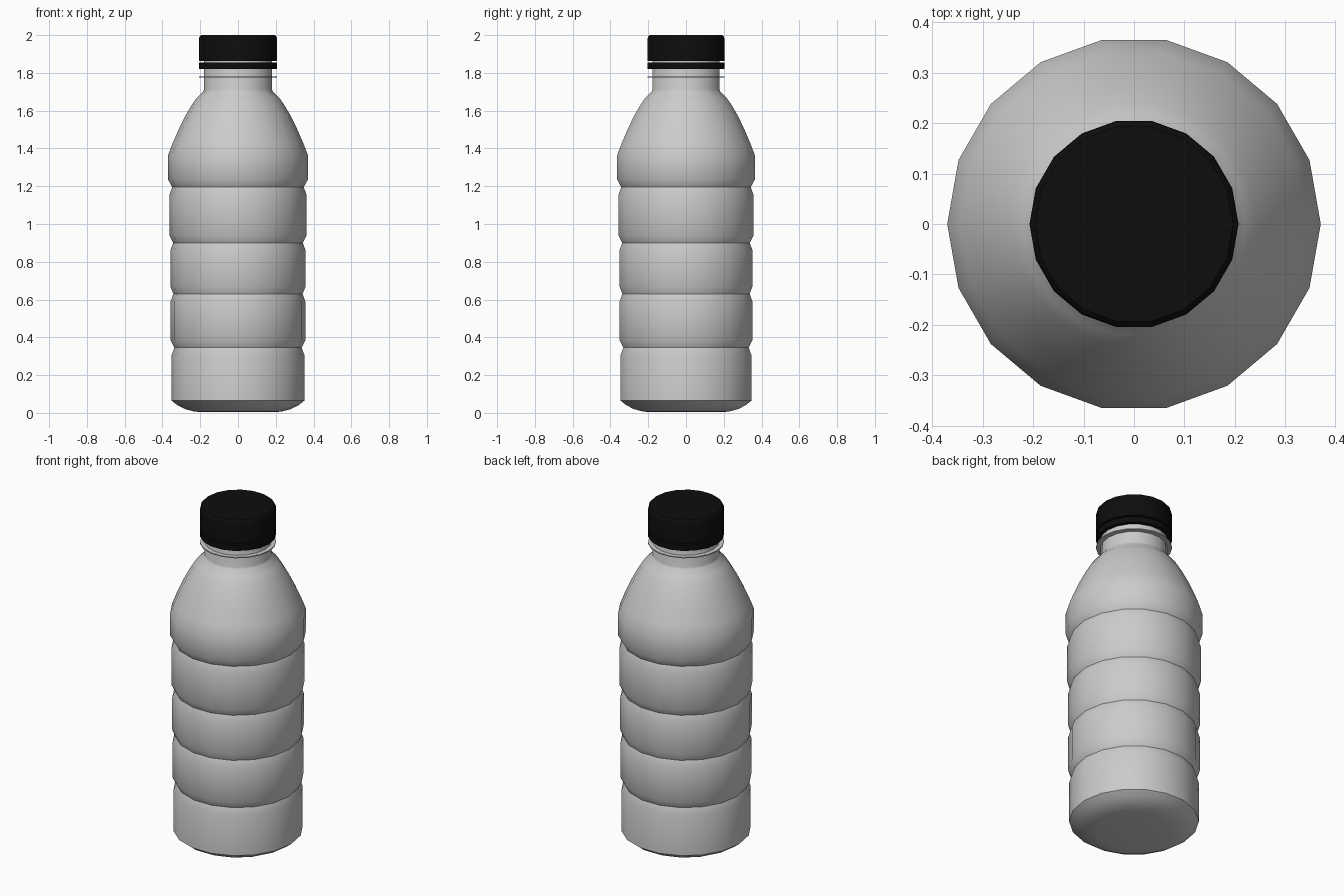
import bpy, bmesh
from math import cos, sin, tau, radians

if "Cube" in bpy.data.objects:
    bpy.data.objects.remove(bpy.data.objects["Cube"])

SIDES = 18


def lathe(name, profile, material=None, closed=False):
    """Revolve (radius, z) points around z; radius 0 makes a pole."""
    bm = bmesh.new()
    rings = []
    for r, z in profile:
        count = SIDES if r > 0 else 1
        rings.append([bm.verts.new((r * cos(tau * i / SIDES), r * sin(tau * i / SIDES), z))
                      for i in range(count)])
    pairs = list(zip(rings, rings[1:]))
    if closed:
        pairs.append((rings[-1], rings[0]))
    for a, b in pairs:
        for i in range(SIDES):
            j = (i + 1) % SIDES
            loop = [a[i % len(a)], a[j % len(a)], b[j % len(b)], b[i % len(b)]]
            bm.faces.new(list(dict.fromkeys(loop)))
    bmesh.ops.recalc_face_normals(bm, faces=bm.faces)
    mesh = bpy.data.meshes.new(name)
    bm.to_mesh(mesh)
    bm.free()
    obj = bpy.data.objects.new(name, mesh)
    bpy.context.collection.objects.link(obj)
    if material:
        mesh.materials.append(material)
    bpy.ops.object.select_all(action='DESELECT')
    obj.select_set(True)
    bpy.context.view_layer.objects.active = obj
    bpy.ops.object.shade_smooth_by_angle(angle=radians(30))
    return obj


black = bpy.data.materials.new("black_plastic")
black.diffuse_color = (0.004, 0.004, 0.004, 1)
black.use_nodes = True
black.node_tree.nodes["Principled BSDF"].inputs["Base Color"].default_value = black.diffuse_color

# Bottle: rounded base, grooved body, shoulder and neck
body = [(0, 0.008), (0.2, 0.004), (0.235, 0.008), (0.28, 0.02), (0.32, 0.04), (0.352, 0.065)]
radius = 0.352
for groove_z, next_radius in ((0.345, 0.357), (0.63, 0.358), (0.90, 0.363), (1.195, 0.37)):
    body += [(radius, groove_z - 0.04), (radius - 0.015, groove_z), (next_radius, groove_z + 0.04)]
    radius = next_radius
body += [(0.37, 1.365), (0.345, 1.43), (0.31, 1.51), (0.275, 1.58), (0.242, 1.635),
         (0.222, 1.663), (0.185, 1.70), (0.181, 1.71), (0.181, 1.95), (0, 1.95)]
lathe("bottle_body", body)

# Thin flange around the neck
lathe("neck_flange", [(0.175, 1.776), (0.207, 1.776), (0.207, 1.782), (0.175, 1.782)], closed=True)

# Tamper band and screw cap
lathe("tamper_band", [(0.185, 1.82), (0.207, 1.82), (0.207, 1.855), (0.185, 1.855)], black, True)
lathe("screw_cap", [(0.185, 1.95), (0.185, 1.864), (0.207, 1.864), (0.207, 1.98),
                    (0.204, 1.992), (0.196, 2.0), (0, 2.0)], black)
